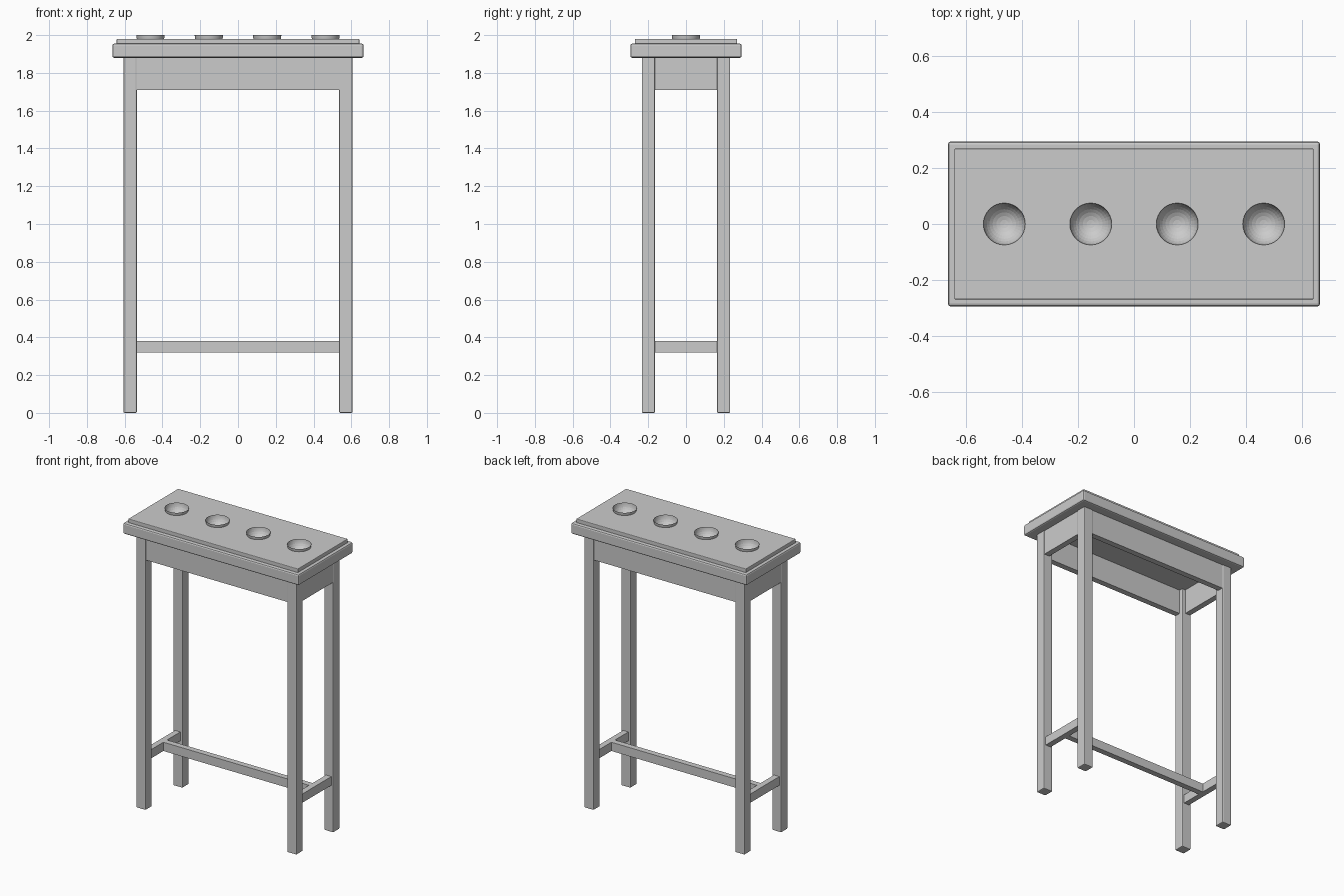
import bpy, bmesh, math
from mathutils import Matrix

if "Cube" in bpy.data.objects:
    bpy.data.objects.remove(bpy.data.objects["Cube"])


def box(name, x, y, z, bevel=0.0):
    """Box from (min, max) ranges with an optional rounded edge."""
    bm = bmesh.new()
    bmesh.ops.create_cube(bm, size=1)
    size = [r[1] - r[0] for r in (x, y, z)]
    mid = [(r[1] + r[0]) / 2 for r in (x, y, z)]
    bm.transform(Matrix.Translation(mid) @ Matrix.Diagonal((*size, 1)))
    if bevel:
        bmesh.ops.bevel(bm, geom=bm.edges[:], offset=bevel, segments=2,
                        profile=0.5, affect='EDGES')
    mesh = bpy.data.meshes.new(name)
    bm.to_mesh(mesh)
    bm.free()
    ob = bpy.data.objects.new(name, mesh)
    bpy.context.collection.objects.link(ob)
    return ob


# Legs
for sx, side in ((-1, "left"), (1, "right")):
    for sy, end in ((-1, "front"), (1, "back")):
        cx, cy = sx * 0.571, sy * 0.199
        box(f"{end}_{side}_leg", (cx - 0.035, cx + 0.035),
            (cy - 0.035, cy + 0.035), (0, 1.885), 0.006)

# Aprons under the top
for s, end, side in ((-1, "front", "left"), (1, "back", "right")):
    y, x = s * 0.21, s * 0.582
    box(f"{end}_apron", (-0.545, 0.545), (y - 0.02, y + 0.02), (1.71, 1.885))
    box(f"{side}_apron", (x - 0.02, x + 0.02), (-0.17, 0.17), (1.71, 1.885))
    # Side stretchers
    x = s * 0.571
    box(f"{side}_stretcher", (x - 0.02, x + 0.02), (-0.17, 0.17), (0.32, 0.38))
box("centre_stretcher", (-0.56, 0.56), (-0.02, 0.02), (0.32, 0.38))

# Table top and raised panel
slab = box("table_top", (-0.665, 0.665), (-0.295, 0.295), (1.88, 1.955), 0.01)
panel = box("top_panel", (-0.642, 0.642), (-0.27, 0.27), (1.95, 1.98), 0.004)

# Sunken bowls whose rims stand just above the panel
R, SEG, RINGS = 0.075, 32, 8
for i in range(4):
    cx = (i - 1.5) * 0.309
    bm = bmesh.new()
    bmesh.ops.create_uvsphere(bm, u_segments=SEG, v_segments=RINGS * 2, radius=R)
    bmesh.ops.translate(bm, verts=bm.verts, vec=(cx, 0, 2.0))
    cut_mesh = bpy.data.meshes.new("bowl_cutter")
    bm.to_mesh(cut_mesh)
    cutter = bpy.data.objects.new("bowl_cutter", cut_mesh)
    bpy.context.collection.objects.link(cutter)
    cutter.hide_render = True
    cutter.hide_viewport = False
    cutter.display_type = 'WIRE'
    for ob in (slab, panel):
        mod = ob.modifiers.new("bowl_hole", 'BOOLEAN')
        mod.operation = 'DIFFERENCE'
        mod.solver = 'EXACT'
        mod.object = cutter
    bmesh.ops.delete(bm, geom=[v for v in bm.verts if v.co.z > 2.0001],
                     context='VERTS')
    for f in bm.faces:
        f.smooth = True
    mesh = bpy.data.meshes.new("bowl")
    bm.to_mesh(mesh)
    bm.free()
    bowl = bpy.data.objects.new(f"bowl_{i + 1}", mesh)
    bpy.context.collection.objects.link(bowl)
